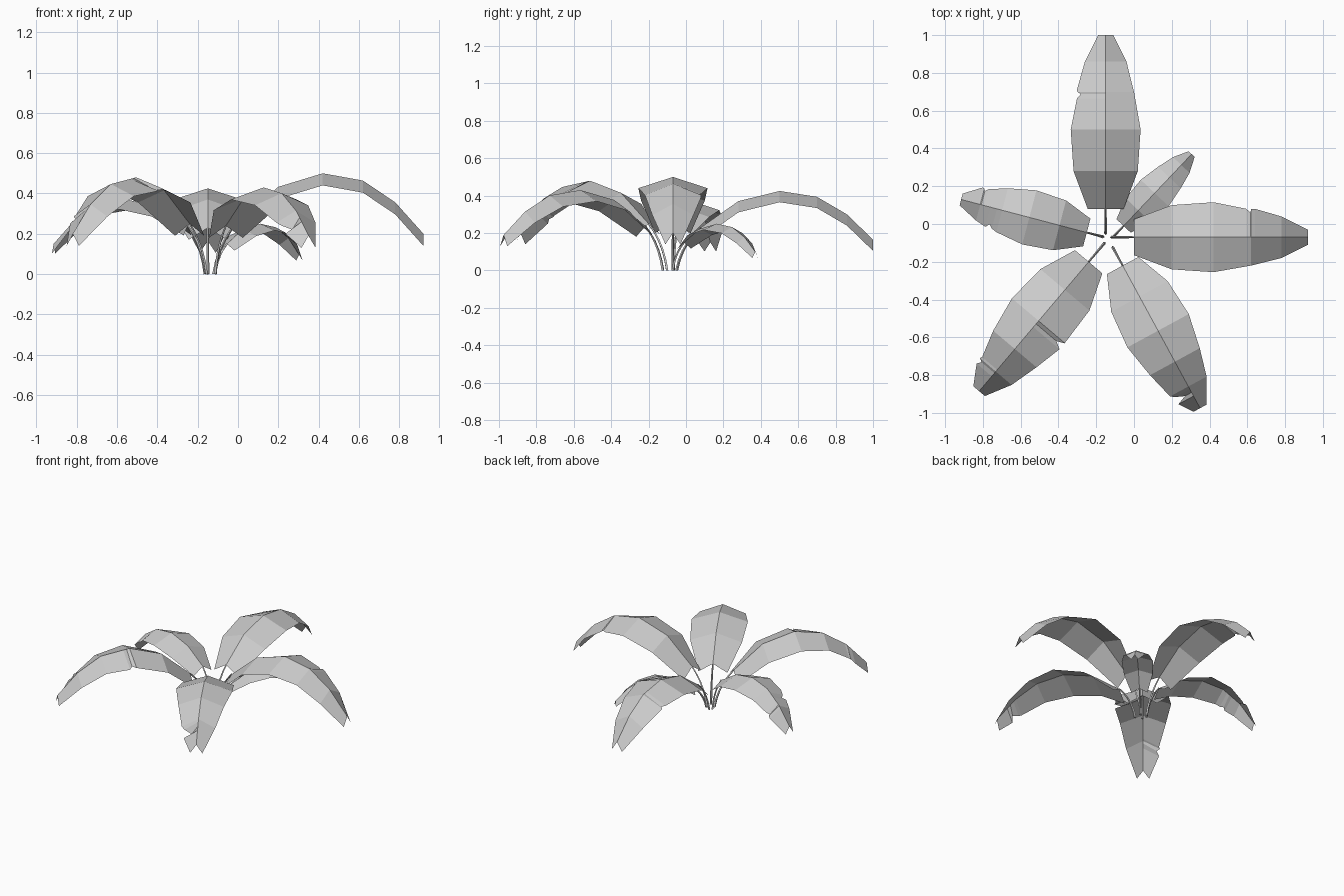
import bpy, bmesh, math
from mathutils import Vector

cube = bpy.data.objects.get("Cube")
if cube:
    bpy.data.objects.remove(cube, do_unlink=True)

# One plain grey for blades and stems
grey = bpy.data.materials.new("pale grey")
grey.use_nodes = True
COLOUR = (0.6, 0.6, 0.6, 1)
grey.diffuse_color = COLOUR
grey.node_tree.nodes["Principled BSDF"].inputs["Base Color"].default_value = COLOUR

# Shared blade shape: distance along, half width, arch height
ALONG = (0, 0.217, 0.457, 0.674, 0.848, 1)
WIDTH = (0.095, 0.17, 0.185, 0.15, 0.11, 0.04)
RISE = (0, 0.72, 1, 0.88, 0.52, 0)


def lookup(values, t):
    """Straight-line reading of a blade profile at t."""
    for i in range(len(ALONG) - 1):
        if t <= ALONG[i + 1]:
            f = (t - ALONG[i]) / (ALONG[i + 1] - ALONG[i])
            return values[i] + f * (values[i + 1] - values[i])
    return values[-1]


def finish(bm, name):
    bmesh.ops.remove_doubles(bm, verts=bm.verts, dist=0.0005)
    mesh = bpy.data.meshes.new(name)
    bm.to_mesh(mesh)
    bm.free()
    mesh.materials.append(grey)
    obj = bpy.data.objects.new(name, mesh)
    bpy.context.collection.objects.link(obj)


def blade(name, base, out, side, length, size, heights, tears):
    """Arched leaf folded along its midrib, with small tears in the edges."""
    base_z, peak_z, tip_z = heights
    bm = bmesh.new()
    for sign in (1, -1):
        points = [(t, lookup(WIDTH, t) * size) for t in ALONG]
        for where, t, depth in tears:
            if where == sign:
                w = lookup(WIDTH, t) * size
                points += [(t - 0.025, w), (t, w - depth), (t + 0.025, w)]
        previous = None
        for t, w in sorted(points):
            low = base_z if t < ALONG[2] else tip_z
            z = low + lookup(RISE, t) * (peak_z - low)
            rib = base + out * (t * length) + Vector((0, 0, z))
            edge = rib + side * (sign * w) - Vector((0, 0, 0.06 * size))
            row = [bm.verts.new(rib), bm.verts.new(edge)]
            if previous:
                quad = [previous[0], previous[1], row[1], row[0]]
                bm.faces.new(quad if sign < 0 else quad[::-1])
            previous = row
    finish(bm, name)


def stem(name, base, out, side, reach, top):
    """Thin four-sided stalk that bows outward to the blade."""
    foot = base - out * reach
    bend = foot + out * (reach * 0.2) + Vector((0, 0, top * 0.6))
    end = base + Vector((0, 0, top))
    bm = bmesh.new()
    rings = []
    steps = 5
    for i in range(steps + 1):
        t = i / steps
        centre = foot * (1 - t) ** 2 + bend * (2 * t * (1 - t)) + end * t * t
        tangent = ((bend - foot) * (1 - t) + (end - bend) * t).normalized()
        normal = side.cross(tangent)
        r = 0.008 - 0.003 * t
        corners = (side, normal, -side, -normal)
        rings.append([bm.verts.new(centre + c * r) for c in corners])
    for a, b in zip(rings, rings[1:]):
        for k in range(4):
            n = (k + 1) % 4
            bm.faces.new((a[k], a[n], b[n], b[k]))
    bm.faces.new(rings[0][::-1])
    bm.faces.new(rings[-1])
    bmesh.ops.recalc_face_normals(bm, faces=bm.faces)
    finish(bm, name)


# name, blade base, blade tip, size, (base, peak, tip heights), stem reach,
# tears as (side, place, depth) with +1 on the leaf's own left
LEAVES = [
    ("back", (-0.15, 0.08), (-0.15, 1.0), 1, (0.23, 0.425, 0.165), 0.13,
     [(1, 0.66, 0.02)]),
    ("left", (0.0, -0.07), (0.92, -0.07), 1, (0.26, 0.5, 0.2), 0.12,
     [(1, 0.67, 0.02)]),
    ("right", (-0.25, -0.045), (-0.915, 0.13), 0.8, (0.24, 0.37, 0.15), 0.09,
     [(1, 0.74, 0.02), (-1, 0.84, 0.015)]),
    ("small_back", (-0.055, -0.01), (0.305, 0.37), 0.55, (0.15, 0.25, 0.1),
     0.085, []),
    ("front_right", (-0.24, -0.2), (-0.82, -0.885), 1, (0.25, 0.48, 0.2), 0.13,
     [(1, 0.48, 0.04), (-1, 0.86, 0.015)]),
    ("front_left", (-0.06, -0.22), (0.35, -0.975), 1, (0.24, 0.43, 0.19), 0.11,
     [(-1, 0.89, 0.05)]),
]

for name, start, tip, size, heights, reach, tears in LEAVES:
    base = Vector((*start, 0))
    span = Vector((*tip, 0)) - base
    out = span.normalized()
    side = Vector((-out.y, out.x, 0))
    blade(name + "_leaf", base, out, side, span.length, size, heights, tears)
    stem(name + "_stem", base, out, side, reach, heights[0])
